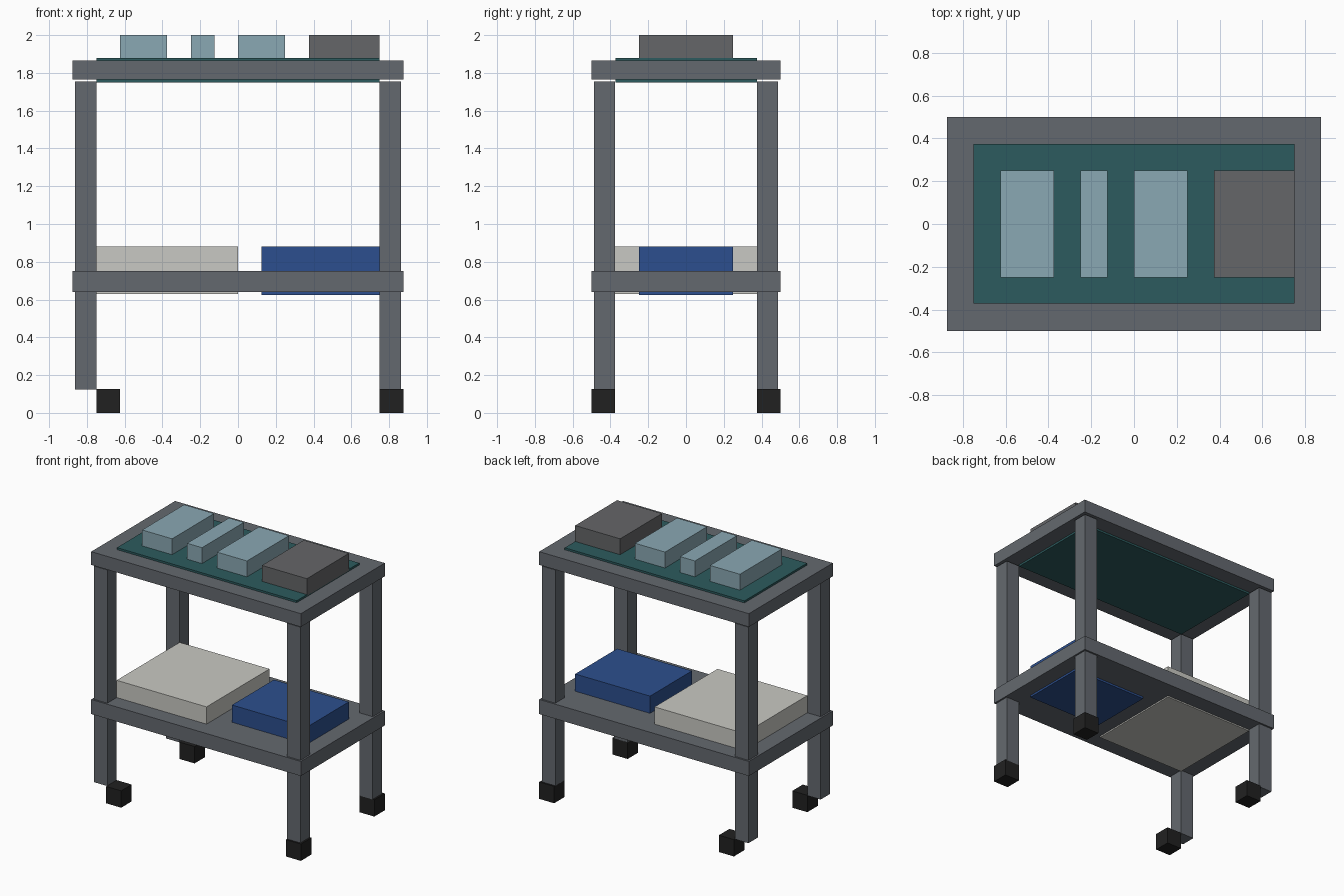
import bpy

if "Cube" in bpy.data.objects:
    bpy.data.objects.remove(bpy.data.objects["Cube"])


def material(name, rgb):
    """Flat colour from sRGB 0-255 values."""
    m = bpy.data.materials.new(name)
    lin = [((c / 255 + 0.055) / 1.055) ** 2.4 for c in rgb]
    m.diffuse_color = (*lin, 1)
    m.use_nodes = True
    m.node_tree.nodes["Principled BSDF"].inputs["Base Color"].default_value = m.diffuse_color
    return m


def box(name, x, y, z, mat):
    """Box from (min, max) ranges on each axis."""
    bpy.ops.mesh.primitive_cube_add(size=1)
    ob = bpy.context.object
    ob.name = name
    ob.location = [(a + b) / 2 for a, b in (x, y, z)]
    ob.scale = [b - a for a, b in (x, y, z)]
    bpy.ops.object.transform_apply(location=True, rotation=True, scale=True)
    ob.data.materials.append(mat)
    return ob


steel = material("steel grey", (100, 105, 111))
dark_grey = material("neutral grey", (101, 102, 104))
teal = material("dark teal", (44, 91, 94))
pale_blue = material("pale blue", (138, 168, 179))
blue = material("blue", (44, 79, 142))
off_white = material("off white", (201, 201, 195))
black = material("black", (33, 33, 33))

# Shelves
box("lower_shelf", (-0.875, 0.875), (-0.5, 0.5), (0.64, 0.75), steel)
box("upper_shelf", (-0.875, 0.875), (-0.5, 0.5), (1.765, 1.865), steel)

# Legs and caster blocks; the left casters sit inboard of their legs
for side, sx in (("left", -1), ("right", 1)):
    for end, sy in (("front", -1), ("back", 1)):
        leg_x = sorted((sx * 0.75, sx * 0.862))
        leg_y = sorted((sy * 0.375, sy * 0.487))
        box(f"leg_{end}_{side}", leg_x, leg_y, (0.125, 1.755), steel)
        caster_x = (-0.75, -0.625) if sx < 0 else (0.75, 0.875)
        caster_y = sorted((sy * 0.375, sy * 0.5))
        box(f"caster_{end}_{side}", caster_x, caster_y, (0, 0.127), black)

# Tray set through the upper shelf
box("tray_mat", (-0.75, 0.75), (-0.372, 0.375), (1.75, 1.88), teal)

# Items on the tray
for name, x, mat in (
    ("wide_pack_left", (-0.625, -0.375), pale_blue),
    ("narrow_pack", (-0.25, -0.125), pale_blue),
    ("wide_pack_right", (0, 0.25), pale_blue),
    ("grey_case", (0.375, 0.75), dark_grey),
):
    box(name, x, (-0.25, 0.25), (1.87, 2.0), mat)

# Boxes set into the lower shelf
box("white_box", (-0.75, 0), (-0.375, 0.375), (0.63, 0.88), off_white)
box("blue_box", (0.125, 0.75), (-0.25, 0.25), (0.625, 0.88), blue)
